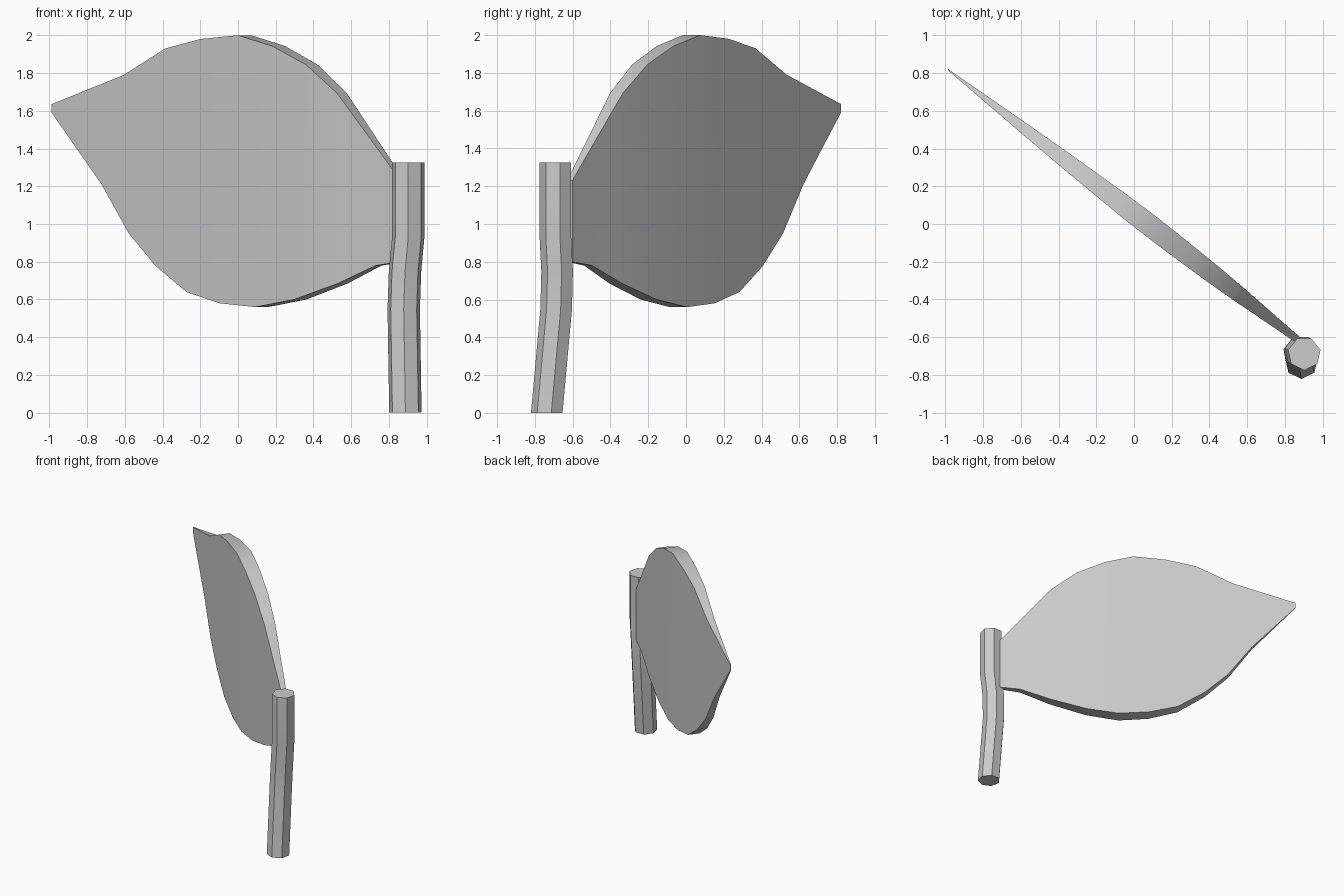
import bpy, math

if "Cube" in bpy.data.objects:
    bpy.data.objects.remove(bpy.data.objects["Cube"])


def make_object(name, verts, faces, angle):
    mesh = bpy.data.meshes.new(name)
    mesh.from_pydata(verts, [], faces)
    mesh.update()
    obj = bpy.data.objects.new(name, mesh)
    bpy.context.collection.objects.link(obj)
    bpy.ops.object.select_all(action='DESELECT')
    obj.select_set(True)
    bpy.context.view_layer.objects.active = obj
    bpy.ops.object.mode_set(mode='EDIT')
    bpy.ops.mesh.select_all(action='SELECT')
    bpy.ops.mesh.normals_make_consistent(inside=False)
    bpy.ops.object.mode_set(mode='OBJECT')
    bpy.ops.object.shade_smooth_by_angle(angle=math.radians(angle))
    return obj


def interp(points, x):
    for (x0, v0), (x1, v1) in zip(points, points[1:]):
        if x <= x1:
            return v0 + (v1 - v0) * (x - x0) / (x1 - x0)
    return points[-1][1]


def loft(rings):
    # Skin equal-sized closed rings and cap both ends
    n = len(rings[0])
    verts = [v for r in rings for v in r]
    faces = [(i*n + k, i*n + (k+1) % n, (i+1)*n + (k+1) % n, (i+1)*n + k)
             for i in range(len(rings) - 1) for k in range(n)]
    last = (len(rings) - 1) * n
    faces += [tuple(range(n))[::-1], tuple(range(last, last + n))]
    return verts, faces


# Leaf blade: upper edge, lower edge and half thickness along x
upper = [(-.986, 1.635), (-.587, 1.79), (-.36, 1.93), (-.17, 1.98), (.035, 2.0),
         (.215, 1.943), (.39, 1.845), (.55, 1.694), (.872, 1.23)]
lower = [(-.986, 1.59), (-.71, 1.21), (-.56, .95), (-.415, .78), (-.245, .64),
         (-.065, .58), (.125, .56), (.33, .60), (.555, .685), (.745, .78), (.872, .80)]
half = [(-.986, .003), (-.587, .029), (-.36, .042), (-.065, .055), (.08, .058),
        (.215, .056), (.39, .051), (.55, .043), (.745, .027), (.872, .018)]
nx, ny = .611, .7915  # blade normal
rings = []
for x in sorted({p[0] for p in upper + lower}):
    y, h = .057 - .772 * x, interp(half, x)
    zt, zb = interp(upper, x), interp(lower, x)
    rings.append([(x + s*h*nx, y + s*h*ny, z)
                  for s, z in ((-1, zb), (1, zb), (1, zt), (-1, zt))])
make_object("leaf_blade", *loft(rings), 30)

# Stem: seven-sided bent tube
path = [(.887, -.733, 0), (.878, -.683, .55), (.885, -.678, .75),
        (.902, -.687, .93), (.902, -.687, 1.325)]
angles = [-math.pi/2 + k * math.tau/7 for k in range(7)]
rings = [[(x + .088*math.cos(a), y + .088*math.sin(a), z) for a in angles]
         for x, y, z in path]
make_object("leaf_stem", *loft(rings), 30)
